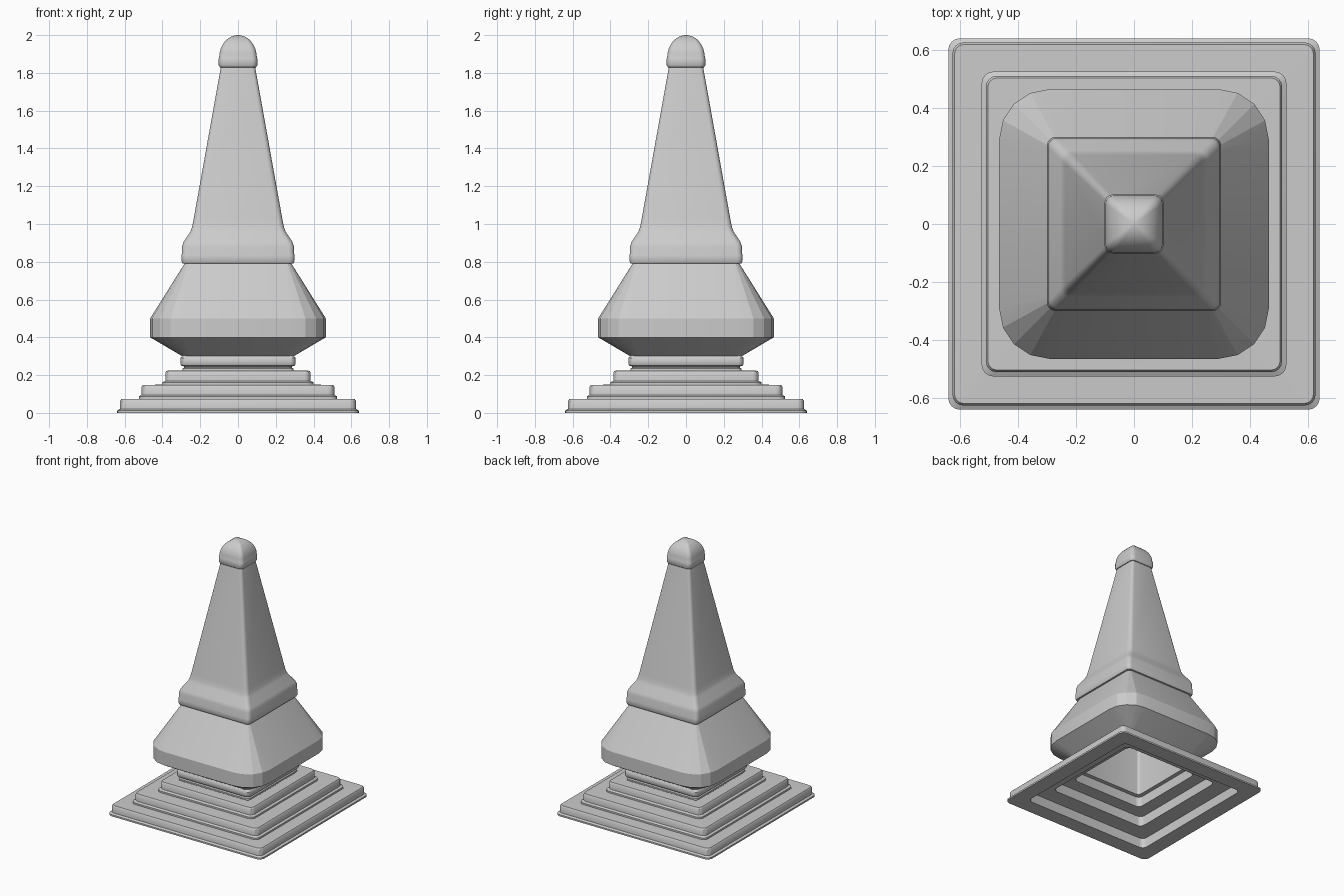
import bpy, bmesh, math

old = bpy.data.objects.get("Cube")
if old:
    bpy.data.objects.remove(old, do_unlink=True)

stone = bpy.data.materials.new("grey stone")
stone.use_nodes = True
stone.diffuse_color = (0.6, 0.6, 0.6, 1)
stone.node_tree.nodes["Principled BSDF"].inputs["Base Color"].default_value = (0.6, 0.6, 0.6, 1)

SEGMENTS = 4  # facets per rounded corner


def rounded_square(bm, half, z, radius):
    verts = []
    for corner in range(4):
        start = corner * math.pi / 2
        mid = start + math.pi / 4
        centre = (half - radius) * math.sqrt(2)
        for i in range(SEGMENTS + 1):
            a = start + i * math.pi / 2 / SEGMENTS
            verts.append(bm.verts.new((centre * math.cos(mid) + radius * math.cos(a),
                                       centre * math.sin(mid) + radius * math.sin(a), z)))
    return verts


def loft(name, profile, angle=40, cap_top=False, cap_bottom=False, loop=False):
    """Skin a stack of rounded squares given as (half width, height, corner radius)."""
    bm = bmesh.new()
    rings = [rounded_square(bm, *p) for p in profile]
    pairs = list(zip(rings, rings[1:]))
    if loop:
        pairs.append((rings[-1], rings[0]))
    for low, high in pairs:
        n = len(low)
        for i in range(n):
            j = (i + 1) % n
            bm.faces.new((low[i], low[j], high[j], high[i]))
    if cap_top:
        bm.faces.new(rings[-1])
    if cap_bottom:
        bm.faces.new(rings[0][::-1])
    mesh = bpy.data.meshes.new(name)
    bm.to_mesh(mesh)
    bm.free()
    mesh.materials.append(stone)
    obj = bpy.data.objects.new(name, mesh)
    bpy.context.collection.objects.link(obj)
    bpy.ops.object.select_all(action="DESELECT")
    obj.select_set(True)
    bpy.context.view_layer.objects.active = obj
    bpy.ops.object.shade_smooth_by_angle(angle=math.radians(angle))
    return obj


# Hollow stepped base: each step is a square ring with a small lip at its foot
halves = [0.64, 0.525, 0.40, 0.30]
names = ["bottom_step", "middle_step", "top_step"]
for k, name in enumerate(names):
    w, inner, z = halves[k], halves[k + 1], k * 0.075
    loft(name, [(inner, z, 0.035), (w, z, 0.04), (w, z + 0.012, 0.04),
                (w - 0.015, z + 0.02, 0.035), (w - 0.015, z + 0.064, 0.035),
                (w - 0.022, z + 0.073, 0.03), (inner - 0.03, z + 0.075, 0.03),
                (inner, z + 0.075, 0.035)], loop=True)

# Neck between the base and the swelling body
loft("neck", [(0.27, 0.225, 0.02), (0.295, 0.225, 0.025), (0.295, 0.235, 0.025),
              (0.285, 0.24, 0.025), (0.285, 0.246, 0.025), (0.30, 0.25, 0.025),
              (0.305, 0.26, 0.025), (0.305, 0.29, 0.025), (0.295, 0.303, 0.025),
              (0.27, 0.303, 0.02)], loop=True)

# Swelling body with broad faceted corners
loft("body", [(0.295, 0.30, 0.04), (0.465, 0.40, 0.175),
              (0.465, 0.50, 0.175), (0.28, 0.795, 0.03)], angle=15)

# Inner lining of the hollow
loft("hollow_lining", [(0.27, 0.79, 0.02), (0.27, 0.225, 0.02)][::1], angle=30, cap_bottom=True)
lining = bpy.data.objects["hollow_lining"]

# Collar and tapering spire
loft("collar_and_spire", [(0.28, 0.79, 0.025), (0.294, 0.792, 0.025), (0.30, 0.805, 0.03),
                          (0.30, 0.835, 0.03), (0.297, 0.845, 0.03), (0.297, 0.88, 0.03),
                          (0.288, 0.905, 0.03), (0.252, 0.96, 0.03), (0.243, 0.985, 0.03),
                          (0.236, 1.02, 0.03), (0.09, 1.835, 0.02)],
     angle=40, cap_bottom=True)

# Finial: a small band and a domed cap
dome = [(0.10 * math.cos(t), 1.88 + 0.12 * math.sin(t), 0.03 * math.cos(t))
        for t in [i * math.pi / 16 for i in range(8)]]
loft("finial", [(0.085, 1.828, 0.02), (0.096, 1.83, 0.025), (0.102, 1.84, 0.03),
                (0.102, 1.875, 0.03)] + dome + [(0.002, 2.0, 0.001)],
     angle=40, cap_top=True, cap_bottom=True)
